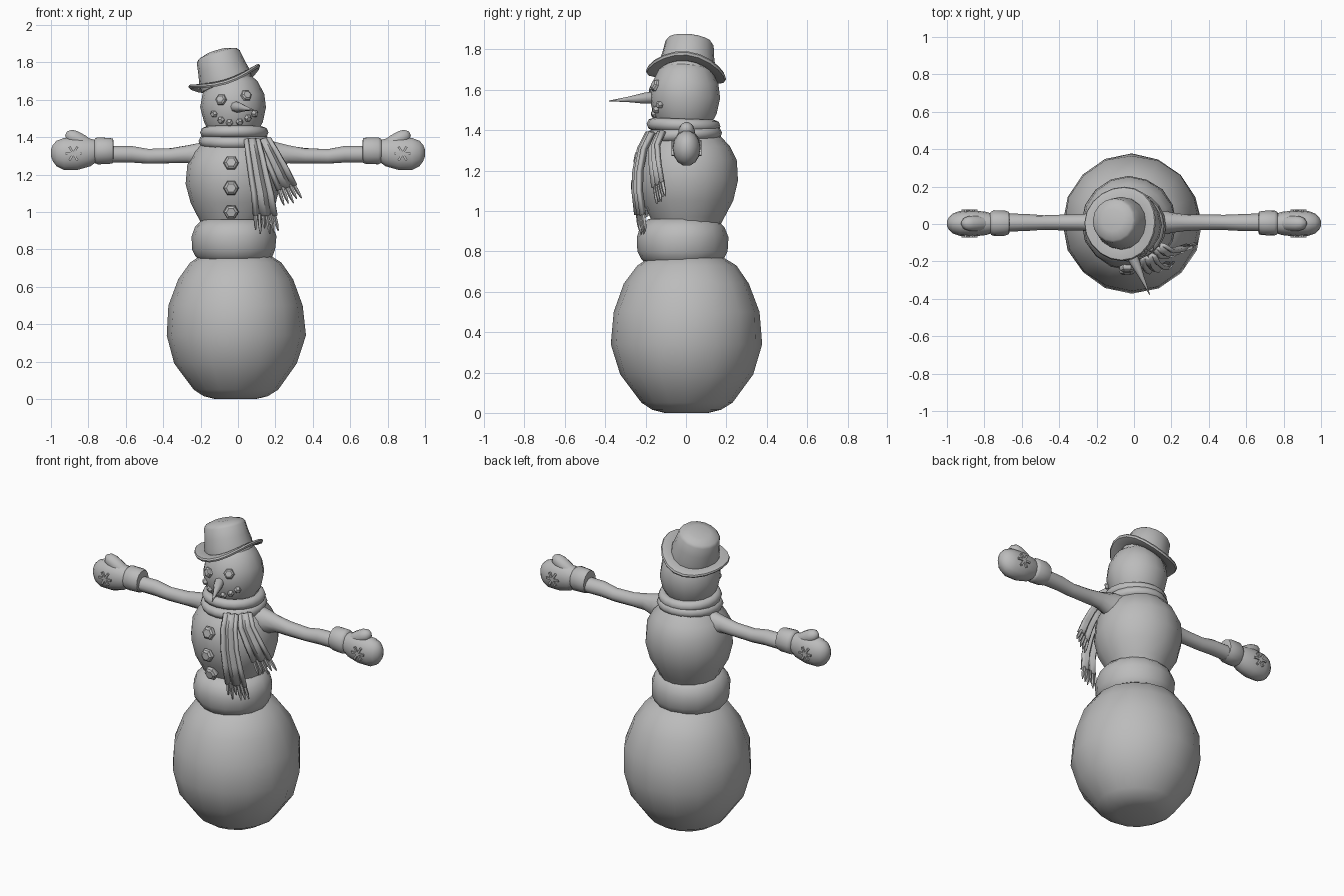
import bpy, bmesh, math, random
from mathutils import Vector, Matrix

random.seed(4)
cube = bpy.data.objects.get("Cube")
if cube:
    bpy.data.objects.remove(cube, do_unlink=True)

GREY = (0.5, 0.5, 0.5, 1)
mat = bpy.data.materials.new("plain_grey")
mat.use_nodes = True
mat.diffuse_color = GREY
mat.node_tree.nodes["Principled BSDF"].inputs["Base Color"].default_value = GREY


def finish(name, bm, angle=50):
    """Turn a bmesh into a shaded object."""
    bmesh.ops.recalc_face_normals(bm, faces=bm.faces)
    me = bpy.data.meshes.new(name)
    bm.to_mesh(me)
    bm.free()
    me.materials.append(mat)
    ob = bpy.data.objects.new(name, me)
    bpy.context.collection.objects.link(ob)
    bpy.ops.object.select_all(action='DESELECT')
    ob.select_set(True)
    bpy.context.view_layer.objects.active = ob
    if angle:
        bpy.ops.object.shade_smooth_by_angle(angle=math.radians(angle))
    return ob


def loft(name, sections, segs=16, axis='Z', matrix=None, jitter=0, closed=False, angle=50):
    """Skin ellipses (centre x, y, z, radius a, radius b) set along one axis."""
    bm = bmesh.new()
    rings = []
    for x, y, z, a, b in sections:
        ring = []
        for i in range(segs):
            t = math.tau * i / segs
            c, s = a * math.cos(t), b * math.sin(t)
            off = Vector((c, s, 0)) if axis == 'Z' else Vector((0, c, s))
            off *= 1 + random.uniform(-jitter, jitter)
            ring.append(bm.verts.new(Vector((x, y, z)) + off))
        rings.append(ring)
    pairs = list(zip(rings, rings[1:]))
    if closed:
        pairs.append((rings[-1], rings[0]))
    else:
        bm.faces.new(rings[0])
        bm.faces.new(rings[-1])
    for lo, hi in pairs:
        for i in range(segs):
            j = (i + 1) % segs
            bm.faces.new((lo[i], lo[j], hi[j], hi[i]))
    if matrix:
        bm.transform(matrix)
    return finish(name, bm, angle)


def turned(name, profile, centre=(0, 0), **kw):
    """Round part from (height, radius) pairs."""
    return loft(name, [(*centre, z, r, r) for z, r in profile], **kw)


def aim(point, direction):
    return Matrix.Translation(point) @ Vector(direction).to_track_quat('Z', 'Y').to_matrix().to_4x4()


def stud(name, point, direction, r, h):
    """Chunky six-sided coal lump."""
    turned(name, [(-h, r * .8), (0, r), (h * .6, r * .9), (h, r * .6)],
           segs=6, matrix=aim(point, direction), angle=25)


# Snow body
turned("lower_snowball", [(0, .11), (.015, .17), (.05, .225), (.19, .33), (.34, .372), (.5, .362),
                          (.64, .31), (.73, .245), (.79, .15)], (-.012, .003), jitter=.012)
turned("waist_roll", [(.73, .17), (.765, .205), (.8, .222), (.87, .228), (.92, .21), (.96, .17)],
       (-.022, -.018), jitter=.012)
turned("upper_snowball", [(.93, .165), (.97, .185), (1.05, .228), (1.15, .252), (1.25, .245),
                          (1.32, .212), (1.37, .165), (1.42, .12)], (-.027, .005), jitter=.01)
turned("head", [(1.37, .09), (1.42, .125), (1.48, .157), (1.56, .175), (1.63, .165),
                (1.7, .13), (1.75, .07)], (-.026, -.005), jitter=.012)

# Face
HEAD = Vector((-.026, -.005, 1.56))


def on_head(x, z, r=.172):
    dx, dz = x - HEAD.x, z - HEAD.z
    return Vector((x, HEAD.y - math.sqrt(r * r - dx * dx - dz * dz), z))


for side, x, z in (("right", -.09, 1.6), ("left", .043, 1.622)):
    p = on_head(x, z)
    stud(side + "_eye", p, p - HEAD, .033, .018)
mouth = [(-.128, 1.524), (-.09, 1.492), (-.045, 1.478), (.008, 1.482), (.052, 1.502), (.088, 1.526)]
for x, z in mouth:
    p = on_head(x, z)
    stud("mouth_coal", p, p - HEAD, .02, .016)
base, tip = Vector((-.02, -.15, 1.563)), Vector((.085, -.38, 1.545))
length = (tip - base).length
turned("carrot_nose", [(0, .03), (length * .25, .027), (length * .6, .013), (length, .002)],
       segs=8, matrix=aim(base, tip - base))

# Body buttons
for z, y in ((1.262, -.235), (1.128, -.25), (1.0, -.213)):
    stud("body_button", (-.037, y, z), (0, -1, (z - 1.13) * 1.5), .042, .022)

# Tilted hat with a curled brim
tilt = (Matrix.Translation((-.065, .003, 1.697)) @ Matrix.Rotation(math.radians(-17), 4, 'Y')
        @ Matrix.Rotation(math.radians(-6), 4, 'X'))
turned("hat_crown", [(-.02, .14), (.03, .14), (.08, .129), (.14, .12), (.155, .108), (.17, .06)],
       matrix=tilt, angle=40)
brim = turned("hat_brim", [(.0, .12), (.012, .15), (.012, .195), (.003, .2), (-.008, .195),
                           (-.012, .15)], segs=20, closed=True)
for v in brim.data.vertices:
    v.co.z += .7 * (v.co.x ** 2 - v.co.y ** 2)
brim.data.transform(tilt)

# Scarf coils
for name, z, r, tx in (("scarf_lower_coil", 1.378, .158, 3), ("scarf_upper_coil", 1.425, .15, -2)):
    profile = [(.032 * math.sin(t), r + .033 * math.cos(t))
               for t in [math.tau * i / 8 for i in range(8)]]
    turned(name, profile, segs=20, closed=True,
           matrix=Matrix.Translation((-.02, -.012, z)) @ Matrix.Rotation(math.radians(tx), 4, 'X'))


# Scarf tails with folds and tasselled ends
def scarf_tail(name, path, across, w0, w1, strands):
    across = Vector(across).normalized()
    out = across.cross(Vector((0, 0, 1)))
    cols = 8
    bm = bmesh.new()
    rows = []
    for k, p in enumerate(path):
        w = w0 + (w1 - w0) * k / (len(path) - 1)
        rows.append([bm.verts.new(Vector(p) + across * w * (i / cols - .5)
                                  + out * .011 * math.cos(i * math.pi / 2)) for i in range(cols + 1)])
    for a, b in zip(rows, rows[1:]):
        for i in range(cols):
            bm.faces.new((a[i], a[i + 1], b[i + 1], b[i]))
    ob = finish(name, bm)
    mod = ob.modifiers.new("thickness", 'SOLIDIFY')
    mod.thickness = .02
    mod.offset = 0
    end = Vector(path[-1])
    run = (end - Vector(path[-2])).normalized()
    for i in range(strands):
        f = (i + .5) / strands - .5
        size = random.uniform(.06, .1)
        turned(name + "_tassel", [(-.01, .011), (size * .6, .01), (size, .003)], segs=5,
               matrix=aim(end + across * w1 * f, run + across * f * .3))


scarf_tail("front_scarf_tail", [(.075, -.175, 1.39), (.09, -.215, 1.31), (.11, -.237, 1.2),
                                (.13, -.24, 1.1), (.145, -.225, .98)], (1, .25, 0), .08, .125, 6)
scarf_tail("side_scarf_tail", [(.135, -.125, 1.39), (.17, -.155, 1.32), (.215, -.15, 1.23),
                               (.26, -.135, 1.13)], (1, .45, .3), .075, .115, 5)

# Arms and mittens
for side, s in (("left", 1), ("right", -1)):
    arm = [(.14, 1.3, .07, .09), (.2, 1.305, .055, .07), (.27, 1.308, .045, .05), (.36, 1.3, .042, .042),
           (.48, 1.297, .04, .041), (.57, 1.308, .044, .046), (.7, 1.308, .048, .046)]
    loft(side + "_arm", [(s * x, .008, z, a, b) for x, z, a, b in arm], segs=10, axis='X', jitter=.04)
    cuff = [(.665, .045, .045), (.668, .06, .066), (.69, .066, .072), (.75, .068, .074),
            (.765, .06, .066), (.77, .05, .055)]
    loft(side + "_mitten_cuff", [(s * x, .005, 1.327, a, b) for x, a, b in cuff],
         segs=14, axis='X', jitter=.03)
    hand = [(.755, 1.325, .05, .058), (.79, 1.318, .062, .076), (.86, 1.312, .07, .09),
            (.93, 1.31, .067, .088), (.97, 1.312, .053, .07), (.99, 1.315, .033, .045), (1, 1.315, .012, .018)]
    loft(side + "_mitten_hand", [(s * x, .003, z, a, b) for x, z, a, b in hand], segs=14, axis='X')
    thumb = [(0, .035), (.05, .041), (.1, .041), (.13, .032), (.147, .012)]
    turned(side + "_mitten_thumb", thumb, segs=10, matrix=aim((s * .79, .003, 1.35), (s * .87, 0, .48)))
    # Raised knit star on both mitten faces
    for face in (-1, 1):
        for k in range(3):
            bm = bmesh.new()
            bmesh.ops.create_cube(bm, size=1)
            bm.transform(Matrix.Translation((s * .88, .003 + face * .067, 1.312))
                         @ Matrix.Rotation(k * math.pi / 3, 4, 'Y') @ Matrix.Diagonal((.085, .016, .012, 1)))
            finish(side + "_mitten_star", bm, 0)
